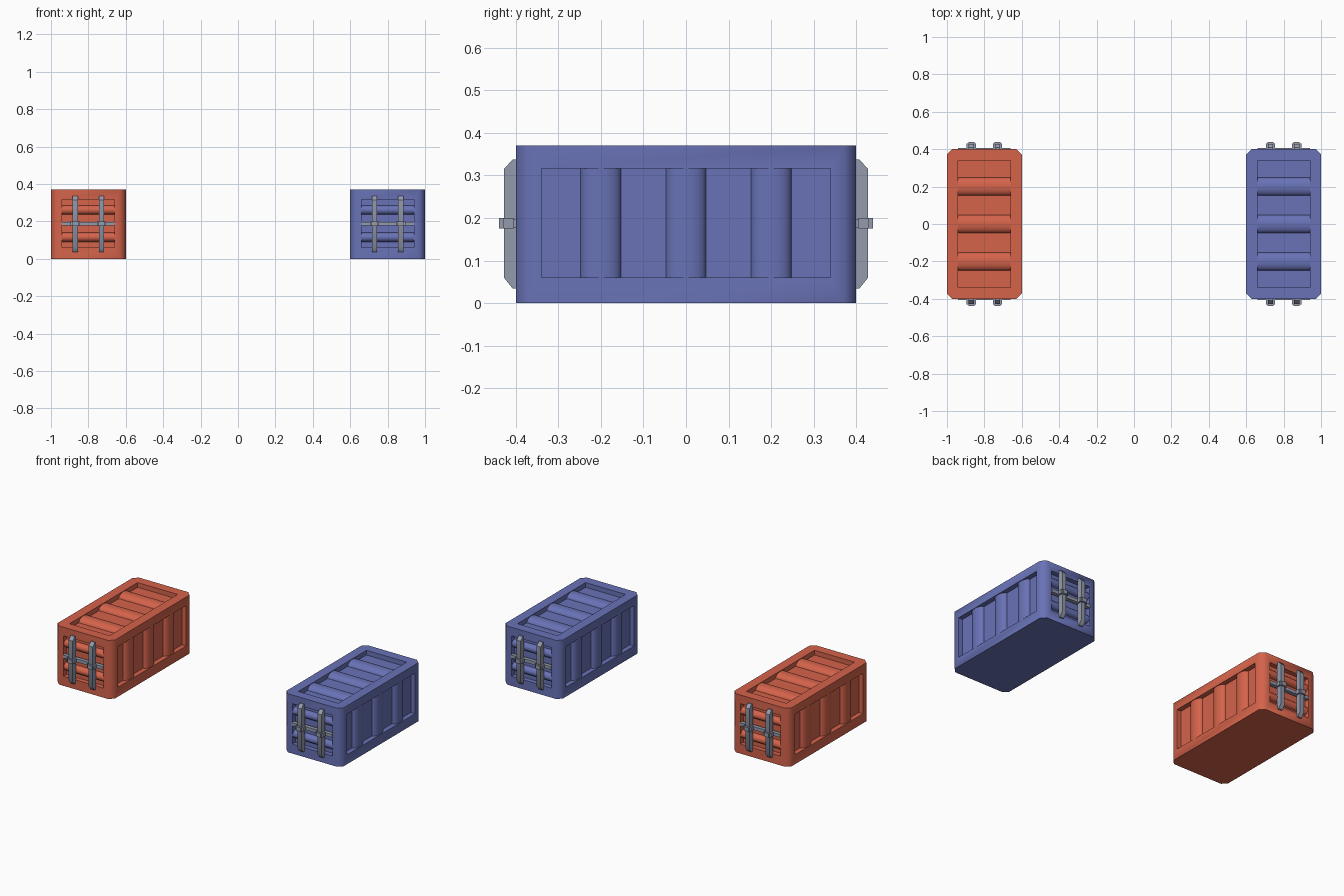
import bpy, bmesh, math
from mathutils import Vector, Matrix

if "Cube" in bpy.data.objects:
    bpy.data.objects.remove(bpy.data.objects["Cube"])

W, L, H = 0.2, 0.4, 0.37        # half width, half length, height
PANEL = Vector((0.14, 0.34, 0.128))
MID = 0.188                     # panel centre height
DEPTH = 0.03
X, Y, Z = Vector((1, 0, 0)), Vector((0, 1, 0)), Vector((0, 0, 1))


def material(name, rgb):
    m = bpy.data.materials.new(name)
    m.use_nodes = True
    m.diffuse_color = (*rgb, 1)
    m.node_tree.nodes["Principled BSDF"].inputs["Base Color"].default_value = (*rgb, 1)
    return m


def finish(bm, name, mat, x, angle=50):
    bmesh.ops.recalc_face_normals(bm, faces=bm.faces)
    mesh = bpy.data.meshes.new(name)
    bm.to_mesh(mesh)
    bm.free()
    mesh.materials.append(mat)
    ob = bpy.data.objects.new(name, mesh)
    bpy.context.collection.objects.link(ob)
    ob.location.x = x
    bpy.ops.object.select_all(action='DESELECT')
    ob.select_set(True)
    bpy.context.view_layer.objects.active = ob
    bpy.ops.object.shade_smooth_by_angle(angle=math.radians(angle))
    return ob


def prism(bm, points, direction):
    """Extrude a closed outline along a direction."""
    face = bm.faces.new([bm.verts.new(p) for p in points])
    new = bmesh.ops.extrude_face_region(bm, geom=[face])["geom"]
    verts = [v for v in new if isinstance(v, bmesh.types.BMVert)]
    bmesh.ops.translate(bm, verts=verts, vec=direction)


def box(bm, centre, size):
    mat = Matrix.Translation(centre) @ Matrix.Diagonal((*size, 1))
    return bmesh.ops.create_cube(bm, size=1, matrix=mat)["verts"]


def body(name, mat, x):
    bm = bmesh.new()
    box(bm, (0, 0, H / 2), (2 * W, 2 * L, H))
    upright = [e for e in bm.edges if abs((e.verts[0].co - e.verts[1].co).z) > 0.1]
    bmesh.ops.bevel(bm, geom=upright, offset=0.028, segments=1, affect='EDGES')
    bm.normal_update()
    # Recessed panels on the sides, ends and roof
    panels = [f for f in bm.faces if max(abs(f.normal.x), abs(f.normal.y), f.normal.z) > 0.99]
    for f in panels:
        n = f.normal.copy()
        bmesh.ops.inset_region(bm, faces=[f], thickness=0.02)
        for v in f.verts:
            for i in range(3):
                if abs(n[i]) < 0.5:
                    base = MID if i == 2 else 0
                    v.co[i] = base + math.copysign(PANEL[i], v.co[i] - base)
        bmesh.ops.remove_doubles(bm, verts=list(f.verts), dist=0.001)
    bm.normal_update()
    floors = [f for f in bm.faces
              if max(abs(f.normal.x), abs(f.normal.y), f.normal.z) > 0.99
              and all(abs(v.co.x) < PANEL.x + 0.001 or abs(f.normal.x) > 0.9 for v in f.verts)
              and all(abs(v.co.y) < PANEL.y + 0.001 or abs(f.normal.y) > 0.9 for v in f.verts)
              and all(abs(v.co.z - MID) < PANEL.z + 0.001 or f.normal.z > 0.9 for v in f.verts)]
    for f in floors:
        n = f.normal.copy()
        new = bmesh.ops.extrude_face_region(bm, geom=[f])["geom"]
        verts = [g for g in new if isinstance(g, bmesh.types.BMVert)]
        bmesh.ops.translate(bm, verts=verts, vec=-n * DEPTH)
        bmesh.ops.delete(bm, geom=[f], context='FACES_ONLY') if f.is_valid else None
    finish(bm, name + "_body", mat, x)


def rib(bm, centre, across, along, out, width, half_length):
    """Rounded corrugation lying on a panel floor."""
    pts = []
    for i in range(11):
        a = math.pi * i / 10
        pts.append(centre - along * half_length + across * (math.cos(a) * width / 2)
                   + out * (math.sin(a) * DEPTH * 0.9))
    prism(bm, pts, along * half_length * 2)


def ribs(name, mat, x):
    bm = bmesh.new()
    mid = Z * MID
    for y in (-0.2, 0, 0.2):
        rib(bm, Vector((0, y, H - DEPTH)), Y, X, Z, 0.095, PANEL.x)
        for s in (-1, 1):
            rib(bm, mid + Vector((s * (W - DEPTH), y, 0)), Y, Z, X * s, 0.095, PANEL.z)
    for s in (-1, 1):
        for z in (-0.073, 0.073):
            rib(bm, mid + Vector((0, s * (L - DEPTH), z)), Z, X, Y * s, 0.05, PANEL.x)
    finish(bm, name + "_corrugations", mat, x)


def locks(name, mat, x):
    for s, end in ((-1, "front"), (1, "back")):
        bm = bmesh.new()
        for bx in (-0.07, 0.07):
            # Upright rod with tapered ends
            outline = [(L - 0.005, 0.035), (L + 0.008, 0.035), (L + 0.028, 0.06),
                       (L + 0.028, 0.315), (L + 0.008, 0.337), (L - 0.005, 0.337)]
            prism(bm, [Vector((bx - 0.014, s * y, z)) for y, z in outline], X * 0.028)
            # Collar round the rod
            verts = box(bm, (bx, s * (L + 0.018), MID), (0.05, 0.043, 0.025))
            edges = {e for v in verts for e in v.link_edges
                     if abs((e.verts[0].co - e.verts[1].co).z) > 0.01}
            bmesh.ops.bevel(bm, geom=list(edges), offset=0.009, segments=2, affect='EDGES')
        # Cross bar
        box(bm, (0, s * (L - 0.006), MID), (2 * PANEL.x, 0.024, 0.02))
        finish(bm, name + "_" + end + "_lock_bars", mat, x, 40)


red = material("container red", (0.66, 0.125, 0.07))
blue = material("container blue", (0.14, 0.17, 0.47))
steel = material("lock steel", (0.30, 0.33, 0.42))

for name, mat, x in (("red_container", red, -0.8), ("blue_container", blue, 0.8)):
    body(name, mat, x)
    ribs(name, mat, x)
    locks(name, steel, x)
